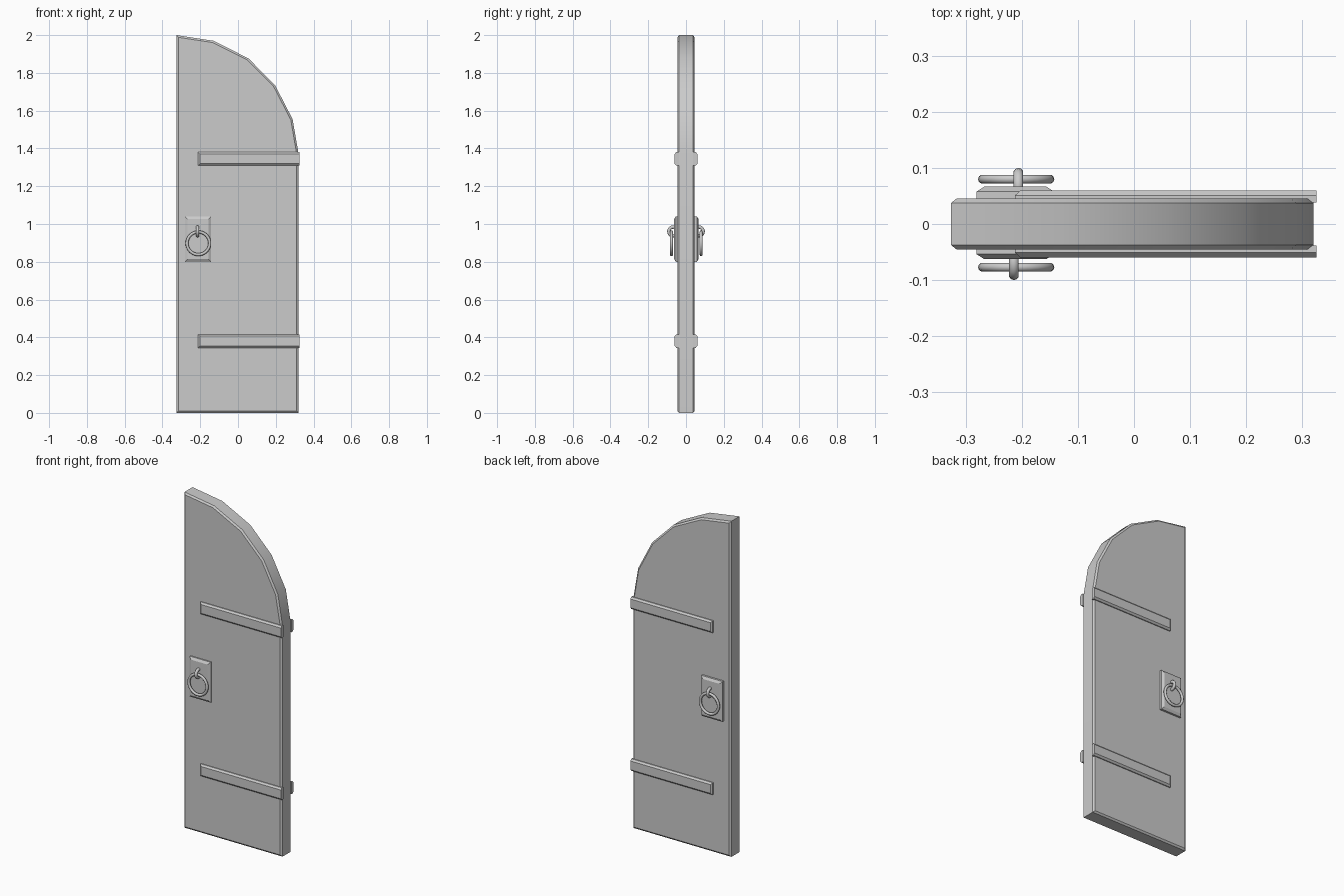
import bpy, bmesh
from math import radians

if "Cube" in bpy.data.objects:
    bpy.data.objects.remove(bpy.data.objects["Cube"])


def make_object(name, bm):
    bmesh.ops.recalc_face_normals(bm, faces=bm.faces[:])
    mesh = bpy.data.meshes.new(name)
    bm.to_mesh(mesh)
    bm.free()
    obj = bpy.data.objects.new(name, mesh)
    bpy.context.collection.objects.link(obj)
    return obj


def smooth(obj, angle=30):
    bpy.ops.object.select_all(action='DESELECT')
    obj.select_set(True)
    bpy.context.view_layer.objects.active = obj
    bpy.ops.object.shade_smooth_by_angle(angle=radians(angle))


def prism(profile, y0, y1):
    bm = bmesh.new()
    face = bm.faces.new([bm.verts.new((x, y0, z)) for x, z in profile])
    ext = bmesh.ops.extrude_face_region(bm, geom=[face], use_keep_orig=True)
    for v in ext['geom']:
        if isinstance(v, bmesh.types.BMVert):
            v.co.y = y1
    bmesh.ops.recalc_face_normals(bm, faces=bm.faces[:])
    return bm


def raised_plate(name, x, z, y, chamfer, right_chamfer):
    """Rectangular plate from y[0] to y[1], chamfered up to y[2]."""
    c, r = chamfer, right_chamfer
    rings = [(x[0], x[1], z[0], z[1], y[0]),
             (x[0], x[1], z[0], z[1], y[1]),
             (x[0] + c, x[1] - r, z[0] + c, z[1] - c, y[2])]
    bm = bmesh.new()
    loops = [[bm.verts.new(p) for p in ((a, d, e), (b, d, e), (b, d, f), (a, d, f))]
             for a, b, e, f, d in rings]
    bm.faces.new(loops[0])
    bm.faces.new(loops[-1])
    for low, high in zip(loops, loops[1:]):
        for i in range(4):
            j = (i + 1) % 4
            bm.faces.new((low[i], low[j], high[j], high[i]))
    return make_object(name, bm)


def torus(name, loc, rot, major, minor, seg, sides):
    bpy.ops.mesh.primitive_torus_add(location=loc, rotation=rot, major_radius=major,
                                     minor_radius=minor, major_segments=seg,
                                     minor_segments=sides)
    obj = bpy.context.object
    obj.name = name
    smooth(obj, 60)


# Door leaf: quarter-arch outline with chamfered front and back rims
outline = [(-0.326, 0), (0.32, 0), (0.32, 1.375), (0.289, 1.555),
           (0.196, 1.735), (0.055, 1.877), (-0.13, 1.97), (-0.326, 2.0)]
bm = prism(outline, -0.0375, 0.0375)
caps = [f for f in bm.faces if abs(f.normal.y) > 0.9]
bmesh.ops.inset_individual(bm, faces=caps, thickness=0.01, depth=0.008,
                           use_even_offset=True)
smooth(make_object("door_leaf", bm))

# Hardware on both sides: straps, handle plate, staple and pull ring
for side, s, plate_y, ring_y, staple_x in (("front", -1, 0.0625, 0.077, -0.214),
                                           ("back", 1, 0.0665, 0.08, -0.206)):
    for label, z in (("lower", 0.38), ("upper", 1.345)):
        raised_plate(f"{side}_{label}_strap", (-0.212, 0.325), (z - 0.036, z + 0.036),
                     (s * 0.038, s * 0.051, s * 0.060), 0.01, 0)
    raised_plate(f"{side}_handle_plate", (-0.281, -0.142), (0.80, 1.04),
                 (s * 0.038, s * (plate_y - 0.009), s * plate_y), 0.014, 0.014)
    torus(f"{side}_pull_ring", (-0.21, s * ring_y, 0.898), (radians(90), 0, 0),
          0.060, 0.008, 32, 10)
    torus(f"{side}_ring_staple", (staple_x, s * 0.068, 0.961), (0, radians(90), 0),
          0.023, 0.009, 20, 10)
